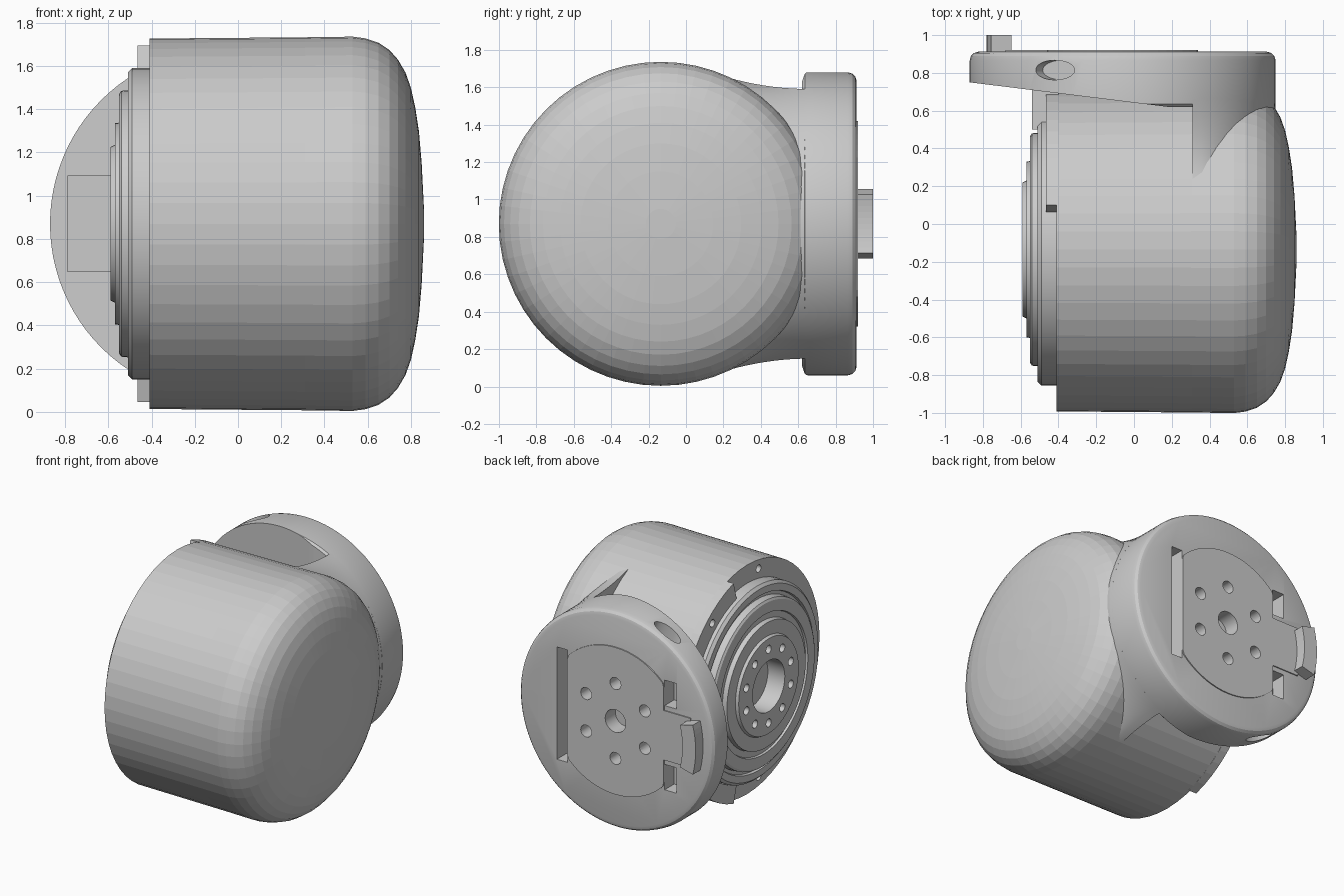
import bpy, bmesh, math
from mathutils import Vector

if "Cube" in bpy.data.objects:
    bpy.data.objects.remove(bpy.data.objects["Cube"])

CY, CZ = -0.135, 0.87       # drum axis (along x)
DX = -0.06                  # flange disc axis (along y)

grey = bpy.data.materials.new("plain grey")
grey.use_nodes = True
grey.diffuse_color = (0.6, 0.6, 0.6, 1)
grey.node_tree.nodes["Principled BSDF"].inputs["Base Color"].default_value = (0.6, 0.6, 0.6, 1)


def loft(name, rings):
    """Bridge equal rings of points and cap both ends."""
    bm = bmesh.new()
    rows = [[bm.verts.new(p) for p in ring] for ring in rings]
    n = len(rows[0])
    for a, b in zip(rows, rows[1:]):
        for i in range(n):
            j = (i + 1) % n
            bm.faces.new((a[i], a[j], b[j], b[i]))
    bm.faces.new(rows[0])
    bm.faces.new(rows[-1])
    bmesh.ops.recalc_face_normals(bm, faces=bm.faces)
    me = bpy.data.meshes.new(name)
    bm.to_mesh(me)
    bm.free()
    me.materials.append(grey)
    ob = bpy.data.objects.new(name, me)
    bpy.context.collection.objects.link(ob)
    return ob


def circle(axis, a, r, seg, u=0.0, v=0.0):
    """Circle around the drum axis ('x') or disc axis ('y'), shifted by u, v."""
    pts = []
    for i in range(seg):
        t = math.tau * i / seg
        p, q = u + r * math.cos(t), v + r * math.sin(t)
        pts.append((a, CY + p, CZ + q) if axis == 'x' else (DX + p, a, CZ + q))
    return pts


def lathe(name, axis, profile, seg, u=0.0, v=0.0):
    return loft(name, [circle(axis, a, r, seg, u, v) for a, r in profile])


def sector(name, axis, a0, a1, r0, r1, mid, half, steps=24):
    """Part of a ring, centred on angle mid."""
    ts = [mid - half + 2 * half * i / steps for i in range(steps + 1)]
    flat = [(r1 * math.cos(t), r1 * math.sin(t)) for t in ts]
    flat += [(r0 * math.cos(t), r0 * math.sin(t)) for t in reversed(ts)]
    place = (lambda a, p, q: (a, CY + p, CZ + q)) if axis == 'x' else (lambda a, p, q: (DX + p, a, CZ + q))
    return loft(name, [[place(a, p, q) for p, q in flat] for a in (a0, a1)])


def box(name, x0, x1, y0, y1, z0, z1):
    return loft(name, [[(x0, y, z0), (x1, y, z0), (x1, y, z1), (x0, y, z1)] for y in (y0, y1)])


def cut(targets, cutters):
    """Subtract every cutter from every target, then drop the cutters."""
    for target in targets:
        bpy.context.view_layer.objects.active = target
        for c in cutters:
            m = target.modifiers.new("cut", 'BOOLEAN')
            m.operation, m.object, m.solver = 'DIFFERENCE', c, 'EXACT'
            bpy.ops.object.modifier_apply(modifier=m.name)
    for c in cutters:
        bpy.data.objects.remove(c)


# Drum with domed end
drum = lathe("drum_housing", 'x', [
    (-0.41, 0.857), (0.31, 0.863), (0.53, 0.866), (0.59, 0.858), (0.65, 0.838), (0.7, 0.805),
    (0.74, 0.76), (0.775, 0.7), (0.8, 0.63), (0.82, 0.54), (0.837, 0.43), (0.85, 0.28), (0.86, 0.08)], 56)

# Raised half rim at the open end
rim = sector("drum_half_rim", 'x', -0.465, -0.4, 0.725, 0.858, 0, math.radians(74))
screws = [lathe("cutter", 'x', [(-0.6, 0.028), (-0.36, 0.028)], 16,
                0.79 * math.cos(math.radians(d)), 0.79 * math.sin(math.radians(d)))
          for d in (52, -52, 100, -100)]
cut([drum, rim], screws)

# Stepped output flange
flange = lathe("output_flange", 'x', [
    (-0.38, 0.72), (-0.49, 0.72), (-0.51, 0.7), (-0.51, 0.65), (-0.49, 0.645), (-0.49, 0.62),
    (-0.54, 0.615), (-0.55, 0.6), (-0.55, 0.52), (-0.535, 0.515), (-0.535, 0.47), (-0.57, 0.465),
    (-0.57, 0.365), (-0.59, 0.355), (-0.59, 0.19), (-0.45, 0.19)], 64)
bolts = [lathe("cutter", 'x', [(-0.7, 0.03), (-0.52, 0.03)], 16,
               0.275 * math.cos(math.tau * (i + 0.5) / 10), 0.275 * math.sin(math.tau * (i + 0.5) / 10))
         for i in range(10)]
cut([flange], bolts)

# Block joining the rim to the disc
box("rim_bridge", -0.54, -0.4, 0.5, 0.73, CZ - 0.25, CZ + 0.25)

# Mounting disc, with a sloping front on one side
disc = lathe("mounting_disc", 'y', [
    (0.62, 0.795), (0.635, 0.81), (0.865, 0.81), (0.89, 0.803), (0.905, 0.788), (0.912, 0.765)], 96)
bm = bmesh.new()
bm.from_mesh(disc.data)
res = bmesh.ops.bisect_plane(bm, geom=bm.verts[:] + bm.edges[:] + bm.faces[:], dist=1e-5,
                             plane_co=(0.1, 0.63, 0), plane_no=(-0.12, -0.97, 0), clear_outer=True)
edges = [e for e in res["geom_cut"] if isinstance(e, bmesh.types.BMEdge)]
bmesh.ops.holes_fill(bm, edges=[e for e in bm.edges if e.is_boundary])
bmesh.ops.recalc_face_normals(bm, faces=bm.faces)
bm.to_mesh(disc.data)
bm.free()

# Raised round back plate with flat sides, and its tongue
plate = loft("back_plate", [[(max(DX - 0.4, min(DX + 0.4, x)), y, z) for x, y, z in circle('y', y, 0.55, 72)]
                            for y in (0.9, 0.92)])
box("plate_tongue", DX - 0.62, DX - 0.39, 0.9, 0.92, CZ - 0.185, CZ + 0.185)

# Bolt pattern through plate and disc
holes = [lathe("cutter", 'y', [(0.8, 0.085), (1.0, 0.085)], 32)]
for i in range(6):
    t = math.tau * (i + 0.5) / 6
    holes.append(lathe("cutter", 'y', [(0.82, 0.045), (1.0, 0.045)], 20, 0.28 * math.cos(t), 0.28 * math.sin(t)))
cut([disc, plate], holes)

# Long slot, two latch notches, front pocket and slanted rim holes
pockets = [box("cutter", DX + 0.402, DX + 0.49, 0.74, 1.0, CZ - 0.42, CZ + 0.42),
           box("cutter", DX - 0.73, DX - 0.5, 0.6, 0.76, CZ - 0.22, CZ + 0.22)]
for s in (-1, 1):
    z0, z1 = sorted((CZ + s * 0.22, CZ + s * 0.41))
    pockets.append(box("cutter", DX - 0.5, DX - 0.402, 0.8, 1.0, z0, z1))
    out = Vector((-0.445, 0, s * 0.895))
    side = Vector((0.895, 0, s * 0.445))
    ring = [[Vector((DX, 0.815, CZ)) + out * d + side * 0.115 * math.cos(t) + Vector((0, 0.052 * math.sin(t), 0))
             for t in [math.tau * i / 32 for i in range(32)]] for d in (0.72, 0.95)]
    pockets.append(loft("cutter", ring))
cut([disc], pockets)

# Curved latch tab
sector("latch_tab", 'y', 0.88, 1.0, 0.61, 0.72, math.pi, 0.26, 10)

# Neck blending the disc into the domed end of the drum
half = math.acos(0.37 / 0.81)
STEPS, rings = 36, []
for k in range(11):
    t = k / 10
    row = []
    for i in range(STEPS + 1):
        f = 2 * i / STEPS - 1
        x0, z0 = DX + 0.81 * math.cos(f * half), 0.81 * math.sin(f * half)
        c, s = math.cos(f * math.pi / 2), math.sin(f * math.pi / 2)
        x1 = 0.31 + 0.24 * max(c, 0) ** 0.6
        z1 = math.copysign(0.795 * abs(s) ** 0.6, s)
        e = t * t
        row.append((x0 + (x1 - x0) * e, 0.66 - 0.48 * t, CZ + z0 + (z1 - z0) * e))
    rings.append(row)
neck = loft("neck", rings)

# Smooth the blended and round parts, keeping edges sharp
bpy.ops.object.select_all(action='DESELECT')
for ob in (disc, neck, flange):
    ob.select_set(True)
bpy.context.view_layer.objects.active = disc
bpy.ops.object.shade_smooth_by_angle(angle=math.radians(25))
